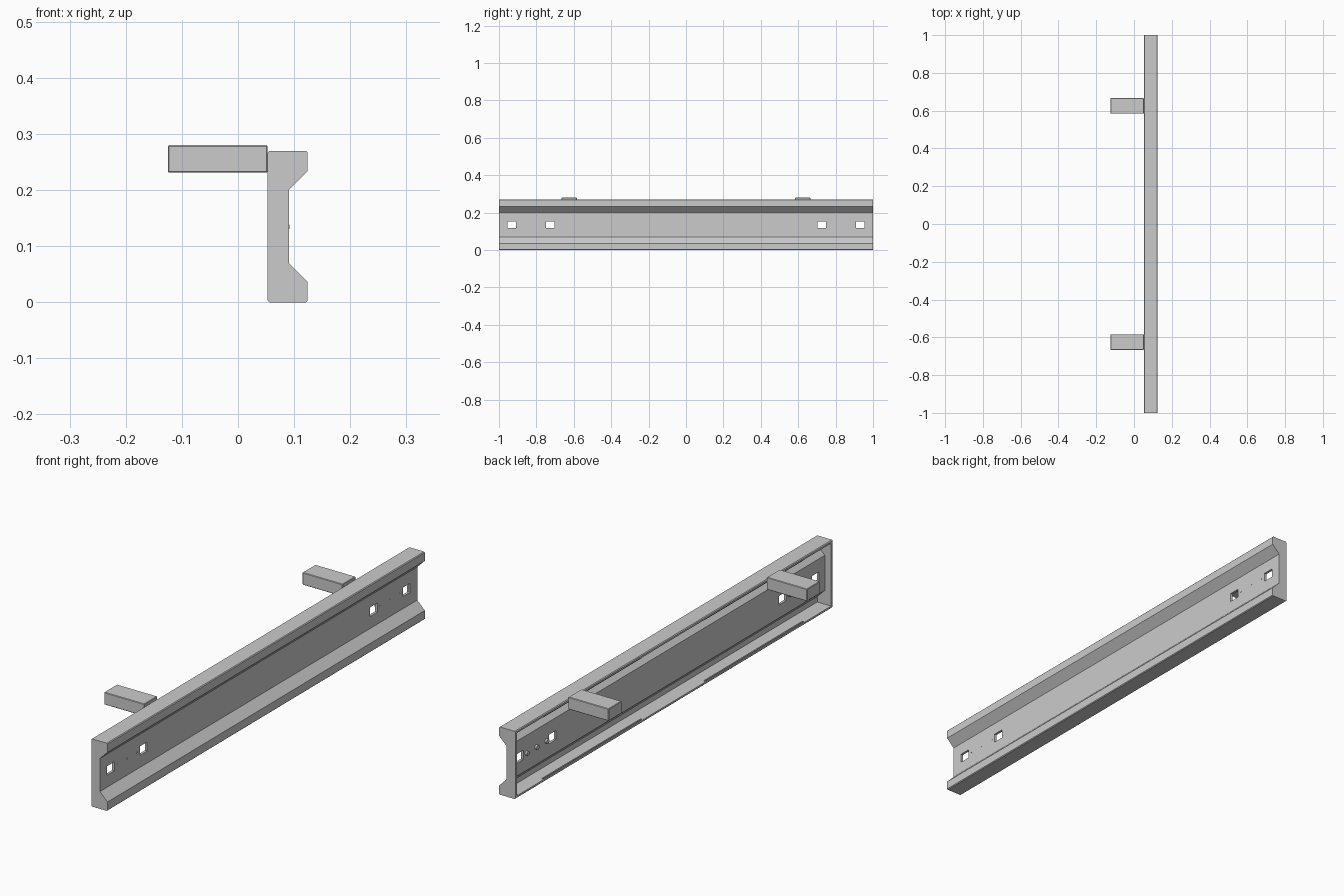
import bpy, bmesh, math
from mathutils import Matrix

if "Cube" in bpy.data.objects:
    bpy.data.objects.remove(bpy.data.objects["Cube"])

MID = 0.135          # mid height of the beam
BACK, FRONT = 0.053, 0.124


def finish(name, bm):
    bmesh.ops.recalc_face_normals(bm, faces=bm.faces)
    me = bpy.data.meshes.new(name)
    bm.to_mesh(me)
    bm.free()
    ob = bpy.data.objects.new(name, me)
    bpy.context.scene.collection.objects.link(ob)
    return ob


def extrude(name, profile, y0, y1):
    """Sweep an xz profile along y."""
    bm = bmesh.new()
    face = bm.faces.new([bm.verts.new((x, y0, z)) for x, z in profile])
    res = bmesh.ops.extrude_face_region(bm, geom=[face])
    moved = [v for v in res["geom"] if isinstance(v, bmesh.types.BMVert)]
    bmesh.ops.translate(bm, verts=moved, vec=(0, y1 - y0, 0))
    return finish(name, bm)


def box(name, lo, hi, bevel=0):
    bm = bmesh.new()
    size = [b - a for a, b in zip(lo, hi)]
    mid = [(a + b) / 2 for a, b in zip(lo, hi)]
    bmesh.ops.create_cube(bm, size=1, matrix=Matrix.Translation(mid) @ Matrix.Diagonal((*size, 1)))
    if bevel:
        bmesh.ops.bevel(bm, geom=bm.edges[:], offset=bevel, segments=1, affect='EDGES')
    return finish(name, bm)


def rod(name, x0, x1, y, z, r):
    """Short cylinder lying along x."""
    bm = bmesh.new()
    bmesh.ops.create_cone(bm, cap_ends=True, segments=12, radius1=r, radius2=r, depth=x1 - x0,
                          matrix=Matrix.Translation(((x0 + x1) / 2, y, z)) @ Matrix.Rotation(math.pi / 2, 4, 'Y'))
    return finish(name, bm)


def mirror_z(points):
    return [(x, 2 * MID - z) for x, z in reversed(points)]


# Sheet profile: outer outline and inner outline, mirrored about mid height
c = 0.003
outer_low = [(BACK, c), (BACK + c, 0), (FRONT - c, 0), (FRONT, c), (FRONT, 0.036), (0.091, 0.069)]
inner_low = [(BACK, 0.01), (0.114, 0.01), (0.114, 0.032), (0.081, 0.065)]
outer = outer_low + mirror_z(outer_low)
inner = inner_low + mirror_z(inner_low)

# Open-backed beam
beam = extrude("beam_channel", outer + inner[::-1], -0.99, 0.99)

# Square bolt holes through the web
for s in (-1, 1):
    for y in (0.725, 0.932):
        cutter = box("hole_cutter", (0.06, s * y - 0.023, MID - 0.018), (0.11, s * y + 0.023, MID + 0.018))
        cutter.hide_render = True
        mod = beam.modifiers.new("hole", 'BOOLEAN')
        mod.operation = 'DIFFERENCE'
        mod.solver = 'EXACT'
        mod.object = cutter
        bpy.context.view_layer.objects.active = beam
        bpy.ops.object.modifier_apply(modifier=mod.name)
        bpy.data.objects.remove(cutter)

for s, side in ((-1, "front"), (1, "back")):
    # End plate closing the channel
    y0, y1 = sorted((s * 0.99, s * 1.0))
    extrude(side + "_end_plate", outer, y0, y1)

    # Rivets between the square holes, tiny tips showing at the front
    for i, y in enumerate((0.765, 0.828, 0.89)):
        rod(f"{side}_rivet_head_{i}", 0.073, 0.082, s * y, MID, 0.009)
        rod(f"{side}_rivet_tip_{i}", 0.082, 0.092, s * y, MID, 0.004)

    # Mounting peg behind the top edge
    box(side + "_peg", (-0.125, s * 0.625 - 0.041, 0.231), (BACK, s * 0.625 + 0.041, 0.28), 0.002)

    # Long stiffening strips inside the open back
    y0, y1 = sorted((s * 0.2, s * 0.82))
    box(side + "_lower_strip", (0.056, y0, 0.008), (0.061, y1, 0.014))
    box(side + "_upper_strip", (0.056, y0, 0.256), (0.061, y1, 0.262))
